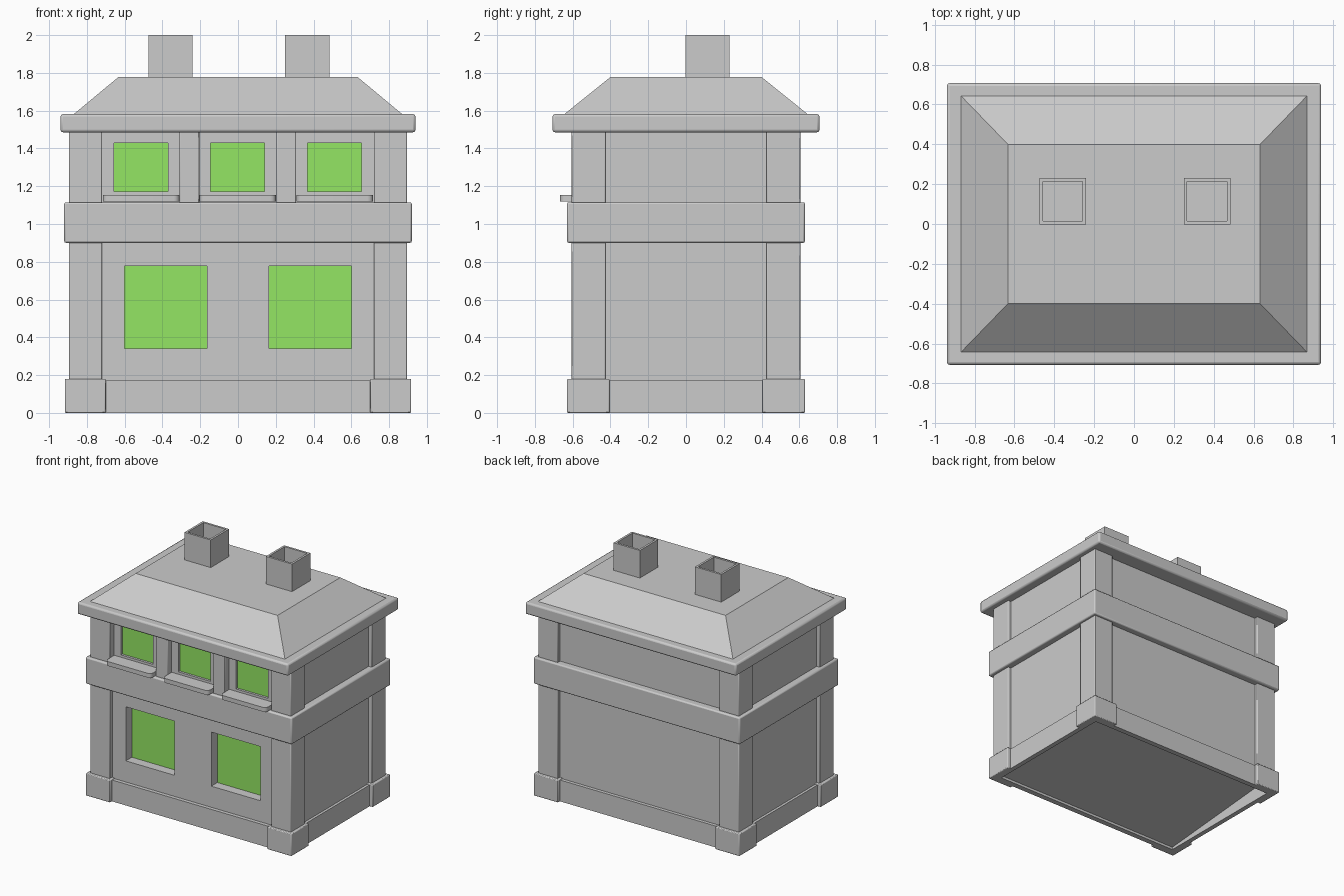
import bpy, bmesh
from mathutils import Vector

cube = bpy.data.objects.get("Cube")
if cube:
    bpy.data.objects.remove(cube, do_unlink=True)


def material(name, rgb):
    m = bpy.data.materials.new(name)
    m.use_nodes = True
    colour = (*rgb, 1)
    m.diffuse_color = colour
    m.node_tree.nodes["Principled BSDF"].inputs["Base Color"].default_value = colour
    return m


STONE = material("grey stone", (0.6, 0.6, 0.6))
GLASS = material("green glass", (0.295, 0.79, 0.125))


def finish(name, bm, mat=STONE, bevel=0.0):
    bmesh.ops.recalc_face_normals(bm, faces=bm.faces)
    me = bpy.data.meshes.new(name)
    bm.to_mesh(me)
    bm.free()
    me.materials.append(mat)
    ob = bpy.data.objects.new(name, me)
    bpy.context.collection.objects.link(ob)
    if bevel:
        mod = ob.modifiers.new("soft edges", 'BEVEL')
        mod.width, mod.segments, mod.limit_method = bevel, 2, 'ANGLE'
    return ob


def box_mesh(x0, x1, y0, y1, z0, z1):
    bm = bmesh.new()
    bmesh.ops.create_cube(bm, size=1)
    lo, size = Vector((x0, y0, z0)), Vector((x1 - x0, y1 - y0, z1 - z0))
    for v in bm.verts:
        v.co = lo + (v.co + Vector((0.5, 0.5, 0.5))) * size
    bm.normal_update()
    return bm


def box(name, *bounds, mat=STONE, bevel=0.0):
    return finish(name, box_mesh(*bounds), mat, bevel)


def hollow(bm, face, rim):
    """Open a face inwards, leaving a rim; returns the corners of the new bottom."""
    bmesh.ops.inset_region(bm, faces=[face], thickness=rim)
    ext = bmesh.ops.extrude_face_region(bm, geom=[face])["geom"]
    if face.is_valid:
        bmesh.ops.delete(bm, geom=[face], context='FACES_ONLY')
    return [v for v in ext if isinstance(v, bmesh.types.BMVert)]


def corners(name, xo, yo, xi, yi, thick, z0, z1):
    """Four L-shaped corner posts."""
    plan = [(xo, yo), (xi, yo), (xi, yo - thick), (xo - thick, yo - thick),
            (xo - thick, yi), (xo, yi)]
    for sx, side in ((-1, "right"), (1, "left")):
        for sy, end in ((-1, "front"), (1, "back")):
            bm = bmesh.new()
            f = bm.faces.new([bm.verts.new((sx * x, sy * y, z0)) for x, y in plan])
            ext = bmesh.ops.extrude_face_region(bm, geom=[f])["geom"]
            bmesh.ops.translate(bm, vec=(0, 0, z1 - z0),
                                verts=[v for v in ext if isinstance(v, bmesh.types.BMVert)])
            finish(f"{name}_{end}_{side}", bm, bevel=0.006)


def window(name, wall, x0, x1, z0, z1, depth_y):
    """Cut a recess into the front of a wall and glaze its back."""
    cutter = box("window_cutter", x0, x1, -0.7, depth_y, z0, z1)
    mod = wall.modifiers.new("opening", 'BOOLEAN')
    mod.operation, mod.solver, mod.object = 'DIFFERENCE', 'EXACT', cutter
    bpy.context.view_layer.objects.active = wall
    bpy.ops.object.modifier_apply(modifier=mod.name)
    bpy.data.objects.remove(cutter, do_unlink=True)
    box(name, x0, x1, depth_y - 0.005, depth_y + 0.003, z0, z1, mat=GLASS)


# Ground floor block with a shallow, slightly sloping recess beneath
bm = box_mesh(-0.867, 0.867, -0.572, 0.575, 0.0, 0.92)
for v in hollow(bm, min(bm.faces, key=lambda f: f.calc_center_median().z), 0.02):
    v.co.z = 0.02 if v.co.y < 0 else 0.12
ground = finish("ground_floor_walls", bm)
for x0, x1, side in ((-0.6, -0.165, "right"), (0.163, 0.6, "left")):
    window(f"ground_window_{side}", ground, x0, x1, 0.342, 0.778, -0.49)

# Plinth slabs, corner posts and the band between floors
for s, side in ((-1, "front"), (1, "back")):
    box(f"plinth_{side}", -0.888, 0.888, *sorted((s * 0.56, s * 0.602)), 0.0, 0.172)
for s, side in ((-1, "right"), (1, "left")):
    box(f"plinth_{side}", *sorted((s * 0.85, s * 0.888)), -0.6, 0.6, 0.0, 0.172)
corners("plinth_block", 0.917, 0.63, 0.7, 0.405, 0.06, 0.0, 0.18)
corners("ground_post", 0.895, 0.605, 0.72, 0.425, 0.045, 0.17, 0.91)
corners("upper_post", 0.895, 0.605, 0.72, 0.425, 0.07, 1.1, 1.5)
box("floor_band", -0.92, 0.92, -0.63, 0.63, 0.9, 1.115, bevel=0.01)

# Upper floor: recessed front, pilasters, windows and sills
upper = box("upper_floor_walls", -0.867, 0.867, -0.552, 0.575, 1.1, 1.5)
for x, side in ((-0.257, "right"), (0.255, "left")):
    box(f"pilaster_{side}", x - 0.052, x + 0.052, -0.605, -0.54, 1.1, 1.5, bevel=0.005)
for x, side in ((-0.513, "right"), (-0.002, "middle"), (0.512, "left")):
    window(f"upper_window_{side}", upper, x - 0.143, x + 0.143, 1.173, 1.428, -0.528)
    bm = box_mesh(x - 0.203, x + 0.203, -0.667, -0.54, 1.119, 1.154)
    edges = [e for e in bm.edges if all(v.co.y < -0.6 for v in e.verts)
             and abs(e.verts[0].co.z - e.verts[1].co.z) > 0.01]
    bmesh.ops.bevel(bm, geom=edges, offset=0.03, segments=4, profile=0.5, affect='EDGES')
    finish(f"sill_{side}", bm)

# Eaves and flat-topped hipped roof
box("eaves", -0.94, 0.94, -0.707, 0.707, 1.485, 1.582, bevel=0.014)
bm = box_mesh(-0.875, 0.875, -0.65, 0.65, 1.577, 1.778)
for v in bm.verts:
    if v.co.z > 1.7:
        v.co.x *= 0.633 / 0.875
        v.co.y *= 0.4 / 0.65
finish("hipped_roof", bm)

# Hollow chimneys
for x, side in ((-0.358, "right"), (0.367, "left")):
    bm = box_mesh(x - 0.117, x + 0.117, -0.003, 0.23, 1.74, 2.0)
    for v in hollow(bm, max(bm.faces, key=lambda f: f.calc_center_median().z), 0.024):
        v.co.z = 1.782
    finish(f"chimney_{side}", bm)

# Smooth the bevels while keeping corners crisp
bpy.ops.object.select_all(action='DESELECT')
for ob in bpy.context.collection.objects:
    if ob.type == 'MESH':
        ob.select_set(True)
        bpy.context.view_layer.objects.active = ob
bpy.ops.object.shade_smooth_by_angle(angle=0.6)
